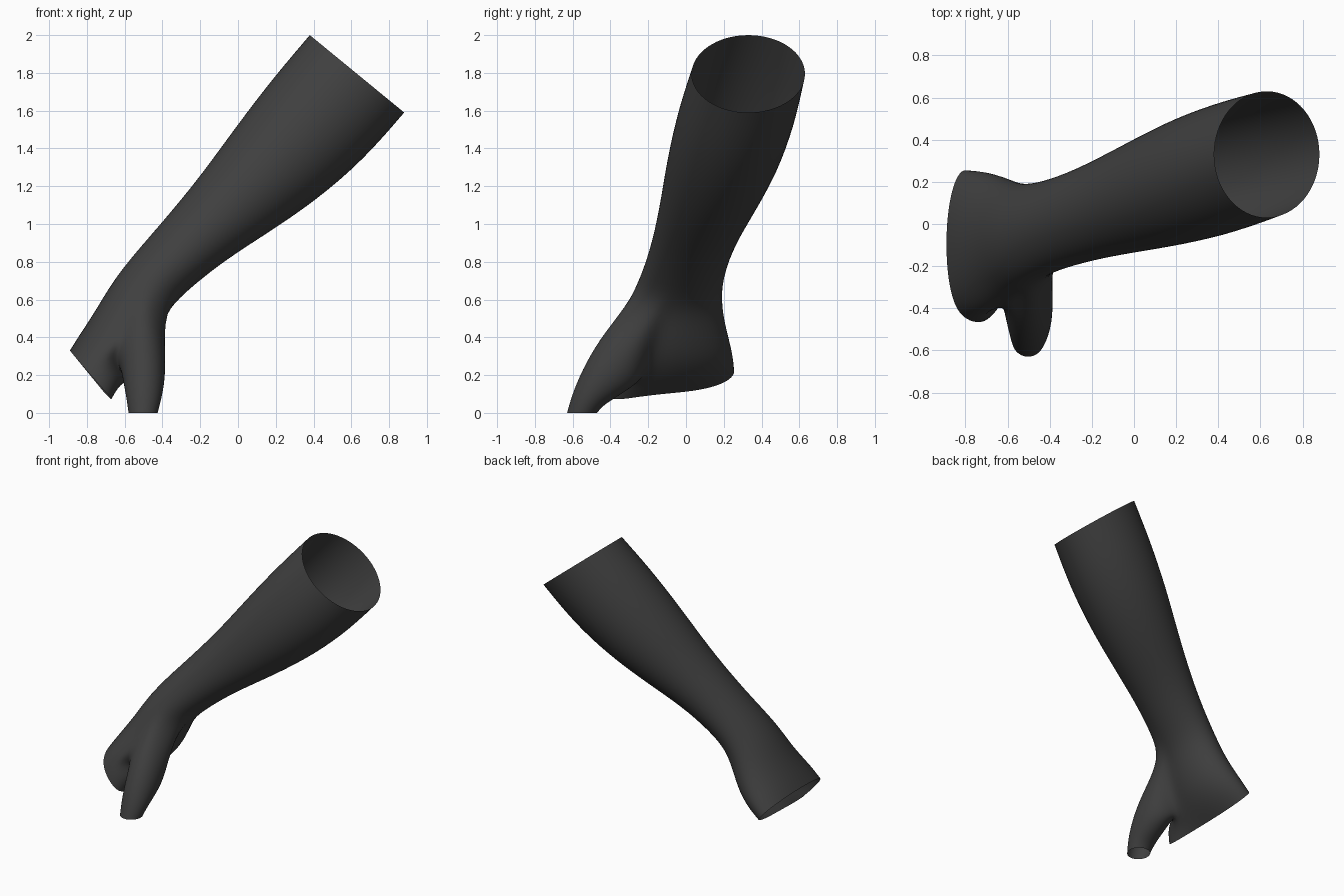
import bpy, bmesh, math
from mathutils import Vector

cube = bpy.data.objects.get("Cube")
if cube:
    bpy.data.objects.remove(cube, do_unlink=True)

# Dark cloth
cloth = bpy.data.materials.new("dark_grey_cloth")
cloth.use_nodes = True
colour = (0.05, 0.05, 0.05, 1)
cloth.diffuse_color = colour
cloth.node_tree.nodes["Principled BSDF"].inputs["Base Color"].default_value = colour
cloth.node_tree.nodes["Principled BSDF"].inputs["Roughness"].default_value = 0.8

# Sleeve sections from cuff to knuckles: outer x,z / inner x,z / front y, back y
SECTIONS = [
    (0.38, 2.00, 0.88, 1.59, 0.03, 0.63),
    (0.20, 1.79, 0.67, 1.345, -0.045, 0.58),
    (0.00, 1.53, 0.42, 1.13, -0.10, 0.495),
    (-0.20, 1.25, 0.17, 0.96, -0.135, 0.375),
    (-0.40, 1.01, -0.06, 0.815, -0.175, 0.265),
    (-0.55, 0.84, -0.25, 0.665, -0.225, 0.205),
    (-0.66, 0.70, -0.37, 0.55, -0.28, 0.185),
    (-0.74, 0.565, -0.43, 0.42, -0.33, 0.20),
    (-0.80, 0.47, -0.50, 0.28, -0.39, 0.23),
    (-0.85, 0.395, -0.60, 0.18, -0.43, 0.25),
    (-0.89, 0.33, -0.71, 0.11, -0.445, 0.255),
]
# Thumb sections from palm to tip: front y,z / back y,z / x min, x max
THUMB = [
    (-0.43, 0.43, -0.24, 0.17, -0.63, -0.385),
    (-0.53, 0.27, -0.34, 0.10, -0.61, -0.385),
    (-0.60, 0.11, -0.44, 0.04, -0.59, -0.405),
    (-0.63, 0.00, -0.47, 0.00, -0.58, -0.425),
]
N = 16
WEB = {9: Vector((0.03, -0.02, -0.04)), 10: Vector((0.085, -0.04, -0.09))}

bm = bmesh.new()


def loop(centre, a, b, angles, grow):
    return [centre + (a * math.cos(t) + b * math.sin(t)) * grow for t in angles]


def bridge(r0, r1, skip=()):
    n = len(r0)
    for j in range(n):
        if j not in skip:
            k = (j + 1) % n
            bm.faces.new((r0[j], r0[k], r1[k], r1[j]))


# Forearm and palm
rings = []
for i, (ux, uz, lx, lz, f, b) in enumerate(SECTIONS):
    centre = Vector(((ux + lx) / 2, (f + b) / 2, (uz + lz) / 2))
    angles = [math.tau * j / N for j in range(N)]
    pts = loop(centre, Vector(((ux - lx) / 2, 0, (uz - lz) / 2)),
               Vector((0, (b - f) / 2, 0)), angles, 1.025)
    if i in WEB:  # pull the edge down into the web beside the thumb
        for j in range(N):
            pts[j] += WEB[i] * math.exp(-((j - 10.6) / 1.5) ** 2)
    rings.append([bm.verts.new(p) for p in pts])

# Leave a three by three hole on the palm for the thumb
R0, R1, J0, J1 = 6, 9, 9, 12
for i in range(len(rings) - 1):
    bridge(rings[i], rings[i + 1], range(J0, J1) if R0 <= i < R1 else ())

# Thumb grown from the edge of the hole
previous = ([rings[R0][j] for j in range(J0, J1)]
            + [rings[i][J1] for i in range(R0, R1)]
            + [rings[R1][j] for j in range(J1, J0, -1)]
            + [rings[i][J0] for i in range(R1, R0, -1)])
for fy, fz, by, bz, x0, x1 in THUMB:
    centre = Vector(((x0 + x1) / 2, (fy + by) / 2, (fz + bz) / 2))
    angles = [math.radians(30 * k - 8) for k in range(12)]
    pts = loop(centre, Vector(((x1 - x0) / 2, 0, 0)),
               Vector((0, (fy - by) / 2, (fz - bz) / 2)), angles, 1.04)
    ring = [bm.verts.new(p) for p in pts]
    bridge(previous, ring)
    previous = ring

# Remove the loose vertices inside the hole and face everything outward
bmesh.ops.delete(bm, geom=[v for v in bm.verts if not v.link_faces], context='VERTS')
bmesh.ops.recalc_face_normals(bm, faces=bm.faces[:])
probe = min(bm.faces, key=lambda f: f.calc_center_median().x)
if probe.normal.x > 0:
    bmesh.ops.reverse_faces(bm, faces=bm.faces[:])

mesh = bpy.data.meshes.new("fingerless_glove")
bm.to_mesh(mesh)
bm.free()
mesh.materials.append(cloth)
mesh.shade_smooth()
glove = bpy.data.objects.new("fingerless_glove", mesh)
bpy.context.collection.objects.link(glove)
smooth = glove.modifiers.new("smooth_cloth", 'SUBSURF')
smooth.levels = smooth.render_levels = 2
